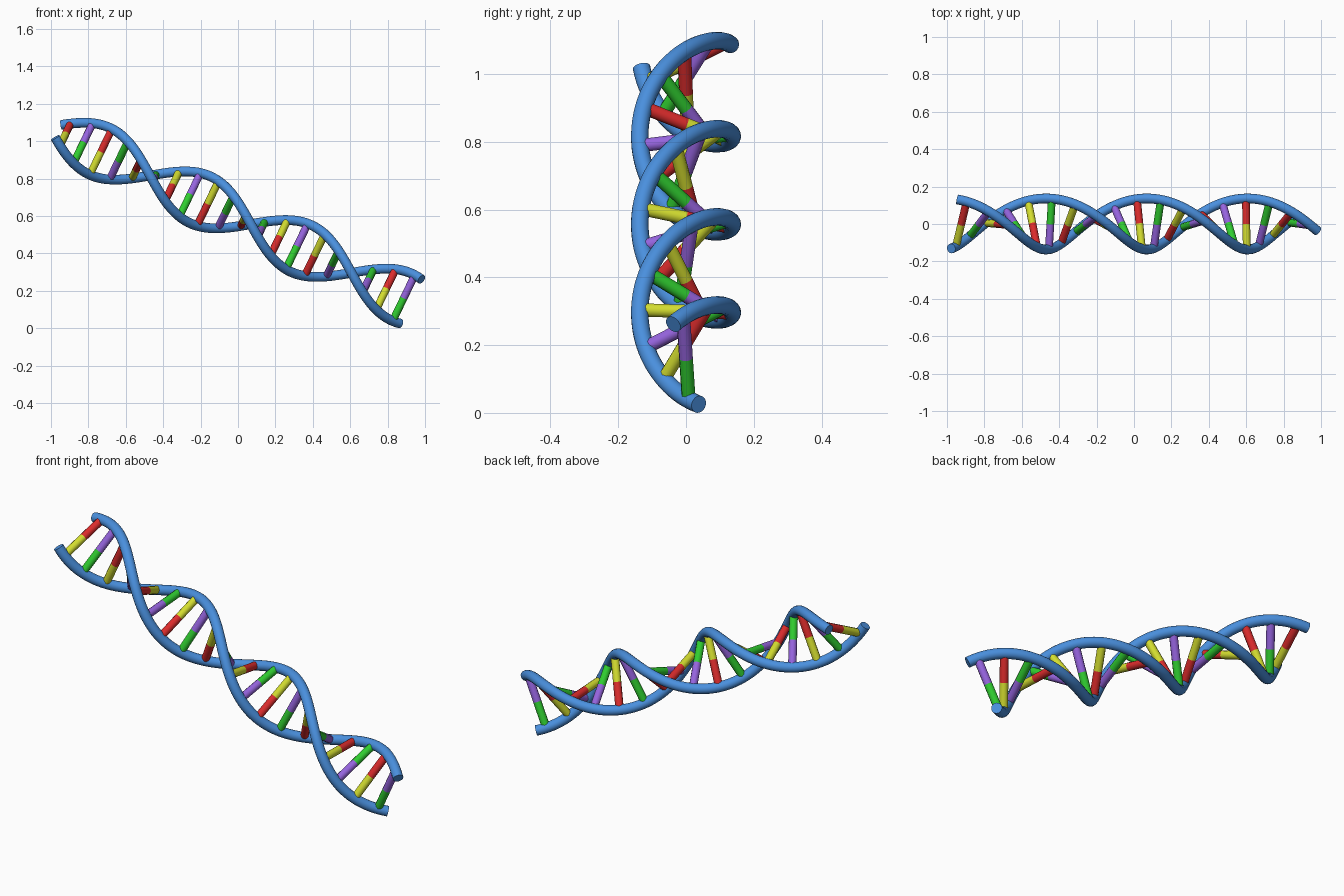
import bpy
import math
from mathutils import Vector

if "Cube" in bpy.data.objects:
    bpy.data.objects.remove(bpy.data.objects["Cube"])

RADIUS, TUBE, RUNG = 0.1365, 0.026, 0.0205
START, END = Vector((-0.965, 0, 1.06)), Vector((0.92, 0, 0.15))
PHASE, TURNS, RUNGS = math.radians(16), 1.75, 20
AXIS = (END - START).normalized()
SIDE = Vector((0, 1, 0))
UP = Vector((-AXIS.z, 0, AXIS.x))


def material(name, rgb):
    lin = [((c / 255 + 0.055) / 1.055) ** 2.4 for c in rgb]
    m = bpy.data.materials.new(name)
    m.diffuse_color = (*lin, 1)
    m.use_nodes = True
    m.node_tree.nodes["Principled BSDF"].inputs["Base Color"].default_value = m.diffuse_color
    return m


BLUE = material("blue", (74, 144, 222))
COLOURS = {
    "R": material("red", (220, 44, 44)),
    "Y": material("yellow", (212, 222, 48)),
    "G": material("green", (48, 205, 48)),
    "P": material("purple", (150, 100, 222)),
}
PARTNER = {"R": "Y", "Y": "R", "G": "P", "P": "G"}


def helix(t, offset=0.0):
    a = PHASE + offset + t * TURNS * math.tau
    return START.lerp(END, t) + RADIUS * (math.cos(a) * SIDE + math.sin(a) * UP)


def tube(name, points, radius, mat, resolution):
    cu = bpy.data.curves.new(name, 'CURVE')
    cu.dimensions = '3D'
    cu.bevel_depth = radius
    cu.bevel_resolution = resolution
    cu.use_fill_caps = True
    sp = cu.splines.new('POLY')
    sp.points.add(len(points) - 1)
    for p, co in zip(sp.points, points):
        p.co = (*co, 1)
    cu.materials.append(mat)
    ob = bpy.data.objects.new(name, cu)
    bpy.context.collection.objects.link(ob)
    bpy.ops.object.select_all(action='DESELECT')
    ob.select_set(True)
    bpy.context.view_layer.objects.active = ob
    bpy.ops.object.convert(target='MESH')
    ob = bpy.context.view_layer.objects.active
    bpy.ops.object.shade_smooth_by_angle(angle=math.radians(40))
    return ob


parts = []

# two opposite backbone strands
N = 120
for k, name in enumerate(("strand_a", "strand_b")):
    pts = [helix(i / N, k * math.pi) for i in range(N + 1)]
    parts.append(tube(name, pts, TUBE, BLUE, 6))

# rungs: each has two half bars of paired colours
SEQUENCE = "RPRG" * 3 + "YPYG" * 2
for i, c in enumerate(SEQUENCE):
    t = 0.02 + 0.96 * i / (RUNGS - 1)
    mid = START.lerp(END, t)
    parts.append(tube(f"rung_{i + 1}_a", [mid, helix(t)], RUNG, COLOURS[c], 3))
    parts.append(tube(f"rung_{i + 1}_b", [mid, helix(t, math.pi)], RUNG,
                      COLOURS[PARTNER[c]], 3))

# centre on x and y, stand on z = 0
cos = [v.co for ob in parts for v in ob.data.vertices]
lo = [min(c[k] for c in cos) for k in range(3)]
hi = [max(c[k] for c in cos) for k in range(3)]
shift = Vector((-(lo[0] + hi[0]) / 2, -(lo[1] + hi[1]) / 2, -lo[2]))
for ob in parts:
    ob.location = shift
